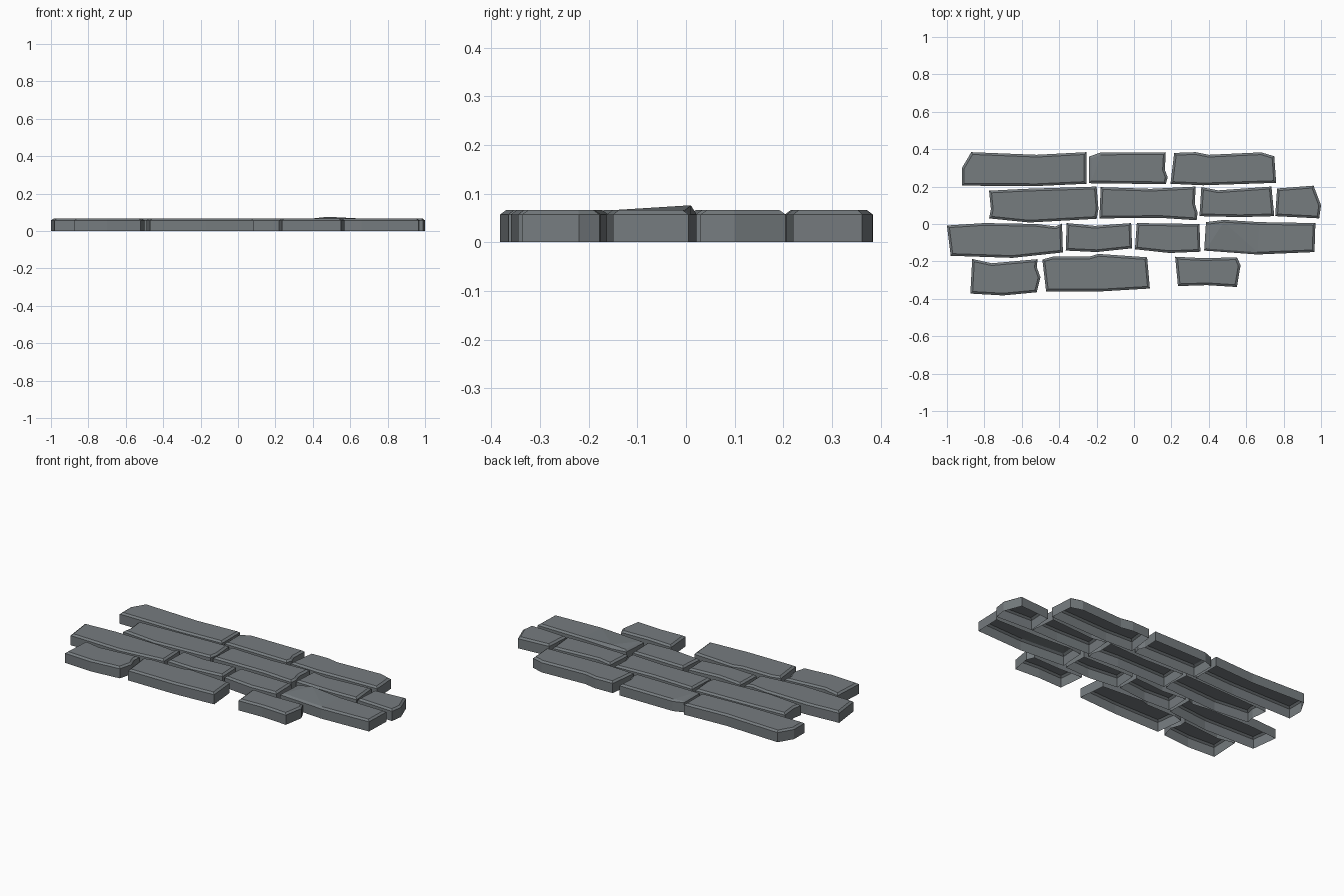
import bpy, bmesh
from mathutils import Vector

if "Cube" in bpy.data.objects:
    bpy.data.objects.remove(bpy.data.objects["Cube"])

WALL, RIM, INSET = 0.057, 0.009, 0.012   # wall height, chamfer rise, chamfer width

slate = bpy.data.materials.new("slate_grey")
slate.diffuse_color = (0.18, 0.2, 0.212, 1)
slate.use_nodes = True
slate.node_tree.nodes["Principled BSDF"].inputs["Base Color"].default_value = slate.diffuse_color


def stone(name, outline, peak=None):
    """Hollow paving stone, open below: outline wall, chamfered rim, flat top."""
    bm = bmesh.new()
    base = [bm.verts.new((x, y, 0)) for x, y in outline]
    top = [bm.verts.new((x, y, WALL)) for x, y in outline]
    n = len(base)
    for i in range(n):
        j = (i + 1) % n
        bm.faces.new((base[j], base[i], top[i], top[j]))   # clockwise outline
    cap = bm.faces.new(top[::-1])
    bm.normal_update()
    bmesh.ops.inset_region(bm, faces=[cap], thickness=INSET,
                           use_boundary=True, use_even_offset=True)
    for v in cap.verts:
        v.co.z = WALL + RIM
    if peak:                                               # one uneven top corner
        p = Vector(peak)
        v = min(cap.verts, key=lambda v: (v.co.xy - p.xy).length)
        v.co.z = p.z
    bmesh.ops.triangulate(bm, faces=[cap])
    me = bpy.data.meshes.new(name)
    bm.to_mesh(me)
    bm.free()
    me.materials.append(slate)
    bpy.context.collection.objects.link(bpy.data.objects.new(name, me))


# back row
stone("back_left_stone", [(-.92, .205), (-.92, .30), (-.87, .384), (-.52, .37),
                          (-.255, .384), (-.255, .215), (-.52, .203)])
stone("back_middle_stone", [(-.24, .218), (-.24, .36), (-.18, .382), (.17, .383),
                            (.165, .29), (.18, .25), (.17, .213)],
      peak=(-.24, .36, .061))
stone("back_right_stone", [(.195, .215), (.215, .38), (.33, .384), (.40, .37),
                           (.68, .383), (.75, .362), (.76, .22), (.37, .207)])

# second row
stone("second_row_stone_1", [(-.775, .03), (-.765, .08), (-.775, .178), (-.58, .188),
                             (-.20, .20), (-.19, .08), (-.20, .028), (-.56, .008)])
stone("second_row_stone_2", [(-.185, .03), (-.178, .197), (.09, .188), (.33, .2),
                             (.325, .11), (.34, .06), (.335, .02), (.14, .033)])
stone("second_row_stone_3", [(.35, .042), (.36, .197), (.45, .18), (.735, .2),
                             (.75, .042), (.57, .037)])
stone("second_row_stone_4", [(.755, .042), (.765, .19), (.96, .205), (1.0, .10),
                             (.99, .03)])

# third row
stone("third_row_stone_1", [(-.98, -.17), (-1.0, -.008), (-.80, .005), (-.52, 0),
                            (-.42, -.013), (-.385, .002), (-.38, -.152), (-.65, -.181)])
stone("third_row_stone_2", [(-.365, -.142), (-.36, .005), (-.21, -.01), (-.015, .005),
                            (-.01, -.13), (-.2, -.15)])
stone("third_row_stone_3", [(.005, -.135), (.015, .005), (.35, 0), (.355, -.148),
                            (.19, -.155)])
stone("third_row_stone_4", [(.375, -.142), (.385, .01), (.48, .022), (.67, .01),
                            (.97, .005), (.965, -.15), (.66, -.163)],
      peak=(.48, .01, .076))

# front row
stone("front_left_stone", [(-.875, -.372), (-.865, -.187), (-.76, -.21), (-.515, -.188),
                           (-.52, -.23), (-.50, -.285), (-.52, -.365), (-.70, -.382)])
stone("front_middle_stone", [(-.47, -.36), (-.49, -.19), (-.435, -.175), (-.24, -.175),
                             (-.19, -.16), (.07, -.178), (.085, -.345), (-.17, -.36)])
stone("front_right_stone", [(.235, -.332), (.22, -.175), (.375, -.183), (.55, -.178),
                            (.57, -.22), (.55, -.337), (.39, -.327)])
